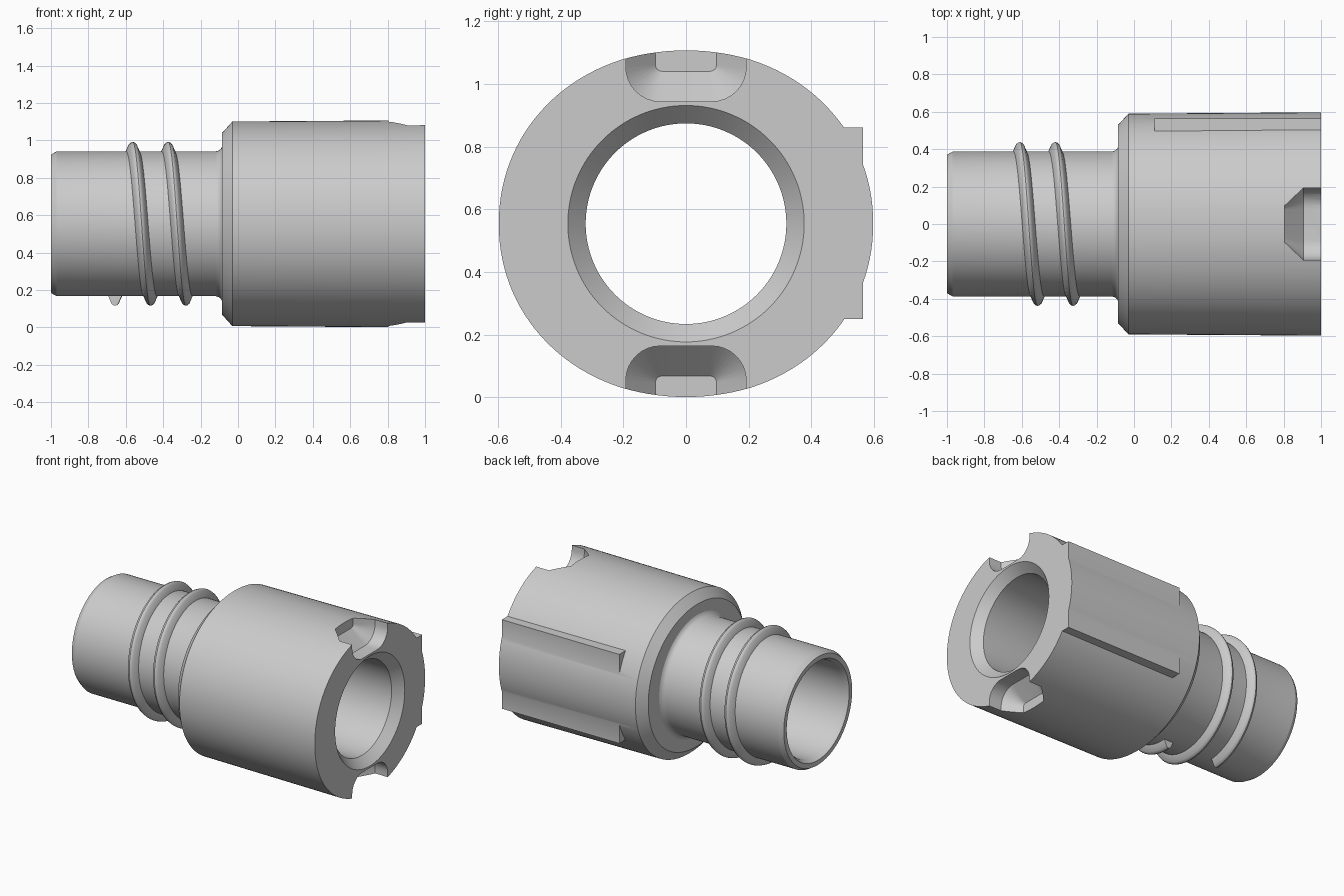
import bpy, bmesh, math

if "Cube" in bpy.data.objects:
    bpy.data.objects.remove(bpy.data.objects["Cube"])

CZ = 0.554      # height of the main axis
SEG = 128

grey = bpy.data.materials.new("light grey")
grey.use_nodes = True
grey.diffuse_color = (0.6, 0.6, 0.6, 1)
grey.node_tree.nodes["Principled BSDF"].inputs["Base Color"].default_value = (0.6, 0.6, 0.6, 1)


def loft(name, rings, closed=False):
    """Skin equal-length point rings; join the last to the first, or cap both ends."""
    bm = bmesh.new()
    loops = [[bm.verts.new(p) for p in ring] for ring in rings]
    n = len(loops[0])
    pairs = list(zip(loops, loops[1:]))
    if closed:
        pairs.append((loops[-1], loops[0]))
    else:
        bm.faces.new(loops[0])
        bm.faces.new(loops[-1])
    for a, b in pairs:
        for i in range(n):
            j = (i + 1) % n
            bm.faces.new((a[i], a[j], b[j], b[i]))
    bmesh.ops.recalc_face_normals(bm, faces=bm.faces)
    mesh = bpy.data.meshes.new(name)
    bm.to_mesh(mesh)
    bm.free()
    mesh.materials.append(grey)
    obj = bpy.data.objects.new(name, mesh)
    bpy.context.collection.objects.link(obj)
    return obj


def select(obj):
    bpy.ops.object.select_all(action='DESELECT')
    obj.select_set(True)
    bpy.context.view_layer.objects.active = obj


def smooth(obj):
    select(obj)
    bpy.ops.object.shade_smooth_by_angle(angle=math.radians(28))


def combine(obj, tool, operation):
    mod = obj.modifiers.new(operation, 'BOOLEAN')
    mod.operation = operation
    mod.solver = 'EXACT'
    mod.object = tool
    select(obj)
    bpy.ops.object.modifier_apply(modifier=mod.name)
    bpy.data.objects.remove(tool)


def ring(x, ry, rz=None):
    """Circle, or a slightly squared oval when two radii are given."""
    e = 1 if rz is None else 2 / 2.06
    rz = rz or ry
    pts = []
    for i in range(SEG):
        a = math.tau * i / SEG
        c, s = math.cos(a), math.sin(a)
        pts.append((x, math.copysign(ry * abs(c) ** e, c),
                    CZ + math.copysign(rz * abs(s) ** e, s)))
    return pts


# Hollow body: neck, flared shoulder, oval collar, countersunk bore
body = loft("coupling_body", [
    ring(-1, 0.37), ring(-0.97, 0.387), ring(-0.12, 0.387), ring(-0.105, 0.391),
    ring(-0.092, 0.4), ring(-0.085, 0.413),
    ring(-0.085, 0.53, 0.486), ring(-0.03, 0.59, 0.547), ring(1, 0.597, 0.554),
    ring(1, 0.377), ring(0.94, 0.32), ring(-0.965, 0.32), ring(-1, 0.338),
], closed=True)

# Flat key on the back, with the oval bulging past it in the middle
key = loft("key", [[(x, y, z) for y, z in
                    ((0.44, 0.25), (0.565, 0.25), (0.565, 0.86), (0.44, 0.86))]
                   for x in (0.11, 1)])
combine(body, key, 'UNION')


def notch_ring(x, half, depth, radius, side):
    """U-shaped section with rounded inner corners, open towards the rim."""
    pts = [(x, half, CZ + side * 0.7)]
    for sign, start in ((1, 0), (-1, 90)):
        for i in range(9):
            a = math.radians(start + i * 90 / 8)
            pts.append((x, sign * (half - radius) + radius * math.cos(a),
                        CZ + side * (depth + radius - radius * math.sin(a))))
    pts.append((x, -half, CZ + side * 0.7))
    return pts


# Opposed notches in the open end, narrowing inwards
for side in (1, -1):
    cutter = loft("notch_cutter", [
        notch_ring(0.805, 0.097, 0.486, 0.02, side),
        notch_ring(0.905, 0.192, 0.39, 0.11, side),
        notch_ring(1.1, 0.192, 0.39, 0.11, side)])
    combine(body, cutter, 'DIFFERENCE')
smooth(body)

# Two-turn rounded thread around the neck, starting underneath
PROFILE = ((-0.039, 0.375), (-0.034, 0.39), (-0.018, 0.427), (-0.009, 0.435),
           (0, 0.438), (0.009, 0.435), (0.018, 0.427), (0.034, 0.39), (0.039, 0.375))
STEPS = 192
sections = []
for i in range(STEPS + 1):
    t = 2 * i / STEPS
    a = math.tau * t - math.pi / 2
    sections.append([(-0.658 + 0.19 * t + dx, r * math.cos(a), CZ + r * math.sin(a))
                     for dx, r in PROFILE])
smooth(loft("thread_ridge", sections))
